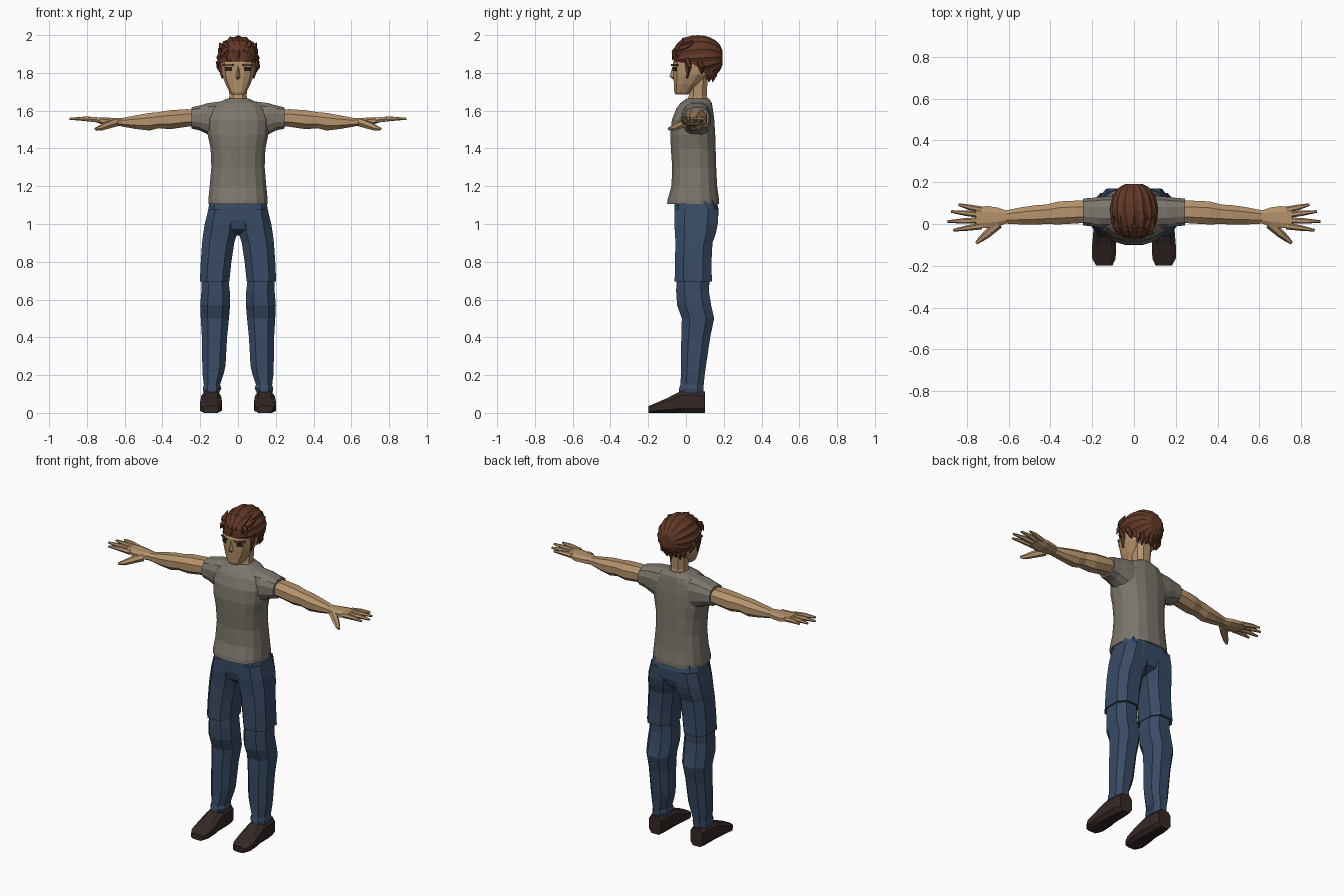
import bpy
import bmesh
from math import sin, cos, pi, radians
from mathutils import Vector

cube = bpy.data.objects.get("Cube")
if cube:
    bpy.data.objects.remove(cube)


def material(name, r, g, b):
    m = bpy.data.materials.new(name)
    m.use_nodes = True
    m.diffuse_color = (r, g, b, 1)
    m.node_tree.nodes["Principled BSDF"].inputs["Base Color"].default_value = (r, g, b, 1)
    return m


SKIN = material("skin", .46, .29, .15)
SHIRT = material("grey_shirt", .2, .18, .15)
DENIM = material("blue_denim", .04, .07, .13)
HAIR = material("brown_hair", .12, .04, .02)
LEATHER = material("dark_leather", .035, .021, .02)
EYE = material("dark_eye", .02, .015, .013)


def finish(name, bm, mat, mirror=False):
    bmesh.ops.recalc_face_normals(bm, faces=bm.faces)
    mesh = bpy.data.meshes.new(name)
    bm.to_mesh(mesh)
    bm.free()
    mesh.materials.append(mat)
    obj = bpy.data.objects.new(name, mesh)
    bpy.context.scene.collection.objects.link(obj)
    if mirror:
        obj.modifiers.new("mirror", "MIRROR").use_mirror_merge = False
    return obj


def skin_rings(bm, rings):
    """Bridge successive rings of points and cap both ends."""
    loops = [[bm.verts.new(p) for p in ring] for ring in rings]
    n = len(loops[0])
    for a, b in zip(loops, loops[1:]):
        for i in range(n):
            j = (i + 1) % n
            bm.faces.new((a[i], a[j], b[j], b[i]))
    bm.faces.new(loops[0])
    bm.faces.new(loops[-1])


def loft(name, mat, axis, rings, power=2.5, sides=12, mirror=False):
    """Rings are (position, low u, high u, low v, high v) along an axis."""
    angles = [2 * pi * (i + .5) / sides for i in range(sides)]

    def bend(c):
        return (abs(c) ** (2 / power)) * (1 if c > 0 else -1)

    top = bend(cos(angles[0]))
    place = {"x": lambda t, u, v: (t, u, v),
             "y": lambda t, u, v: (u, t, v),
             "z": lambda t, u, v: (u, v, t)}[axis]
    points = []
    for t, ua, ub, va, vb in rings:
        points.append([place(t,
                             (ua + ub) / 2 + (ub - ua) / 2 * bend(cos(a)) / top,
                             (va + vb) / 2 + (vb - va) / 2 * bend(sin(a)) / top)
                       for a in angles])
    bm = bmesh.new()
    skin_rings(bm, points)
    return finish(name, bm, mat, mirror)


def body(name, mat, rings, **kw):
    """Upright symmetric loft: (height, half width, front, back)."""
    return loft(name, mat, "z", [(z, -w, w, f, b) for z, w, f, b in rings], **kw)


def tube(bm, path, radii, sides=6):
    path = [Vector(p) for p in path]
    rings = []
    for i, p in enumerate(path):
        d = path[min(i + 1, len(path) - 1)] - path[max(i - 1, 0)]
        q = d.to_track_quat("Z", "Y")
        rings.append([p + q @ Vector((cos(2 * pi * k / sides), sin(2 * pi * k / sides), 0)) * radii[i]
                      for k in range(sides)])
    skin_rings(bm, rings)


# Shirt
body("shirt_torso", SHIRT, [
    (1.105, .157, -.1, .175), (1.13, .157, -.097, .175), (1.2, .15, -.077, .165),
    (1.3, .141, -.073, .16), (1.4, .145, -.08, .157), (1.47, .16, -.083, .155),
    (1.55, .165, -.075, .15), (1.61, .145, -.052, .142), (1.64, .11, -.03, .137),
    (1.665, .055, .005, .12)], sides=16)
loft("shirt_sleeves", SHIRT, "x", [
    (.08, -.02, .135, 1.44, 1.65), (.16, -.02, .13, 1.475, 1.64),
    (.2, -.012, .125, 1.495, 1.628), (.245, -.006, .122, 1.505, 1.618)], mirror=True)

# Arms and hands
loft("arms", SKIN, "x", [
    (.2, .01, .11, 1.52, 1.6), (.27, .003, .112, 1.515, 1.608),
    (.36, -.002, .108, 1.502, 1.602), (.42, 0, .093, 1.507, 1.592),
    (.47, -.003, .09, 1.495, 1.588), (.54, -.002, .08, 1.503, 1.575),
    (.62, .002, .064, 1.517, 1.56)], sides=8, power=2.2, mirror=True)
loft("palms", SKIN, "x", [
    (.61, .003, .064, 1.518, 1.561), (.65, -.012, .078, 1.518, 1.562),
    (.7, -.02, .086, 1.522, 1.563), (.755, -.02, .08, 1.54, 1.565)],
    sides=8, mirror=True)
bm = bmesh.new()
for start, tip, length in ((-.01, -.03, .865), (.017, .012, .893), (.044, .06, .875), (.068, .093, .84)):
    tube(bm, [(.73, start, 1.55), ((.74 + length) / 2, (start + tip) / 2, 1.557), (length, tip, 1.557)],
         (.016, .013, .006))
tube(bm, [(.65, .0, 1.537), (.7, -.045, 1.52), (.73, -.07, 1.507), (.755, -.092, 1.503)],
     (.024, .02, .015, .007))
finish("fingers", bm, SKIN, mirror=True)

# Jeans
body("jeans_hips", DENIM, [
    (1.13, .148, -.058, .16), (1.08, .157, -.062, .172), (1.02, .17, -.062, .17),
    (.97, .12, -.05, .15), (.94, .04, -.01, .1)], power=3)
loft("jeans_thighs", DENIM, "z", [
    (1.08, .0, .156, -.06, .17), (1.0, .0, .176, -.062, .168),
    (.95, .004, .184, -.058, .158), (.9, .02, .19, -.056, .14),
    (.8, .035, .197, -.058, .135), (.695, .046, .202, -.06, .137)],
    power=2.8, sides=8, mirror=True)
loft("jeans_shins", DENIM, "z", [
    (.74, .055, .192, -.05, .125), (.64, .043, .194, -.052, .122),
    (.57, .042, .2, -.047, .133), (.5, .048, .197, -.022, .149),
    (.4, .058, .191, -.025, .128), (.25, .066, .189, -.026, .106),
    (.21, .075, .188, -.026, .1), (.15, .095, .181, -.03, .094),
    (.13, .088, .186, -.036, .092), (.105, .1, .183, -.036, .092)],
    power=2.6, sides=8, mirror=True)

# Shoes
loft("shoes", LEATHER, "y", [
    (.1, .1, .182, 0, .112), (.06, .092, .192, 0, .118), (-.03, .09, .194, 0, .115),
    (-.1, .085, .2, 0, .078), (-.165, .088, .2, 0, .05), (-.198, .103, .182, 0, .036)],
    power=3.4, sides=8, mirror=True)

# Neck and head
body("neck", SKIN, [(1.62, .056, .0, .125), (1.68, .046, .015, .11), (1.78, .05, .02, .115)], sides=8)
body("head", SKIN, [
    (1.685, .032, -.056, .01), (1.7, .045, -.062, .03), (1.74, .066, -.064, .07),
    (1.79, .084, -.067, .12), (1.85, .09, -.07, .145), (1.93, .08, -.035, .135),
    (1.97, .045, .01, .1)], power=2.6)

# Nose and mouth
bm = bmesh.new()
skin_rings(bm, [
    [(-.009, -.06, 1.835), (.009, -.06, 1.835), (0, -.071, 1.835)],
    [(-.016, -.06, 1.775), (.016, -.06, 1.775), (0, -.087, 1.78)],
    [(-.01, -.06, 1.765), (.01, -.06, 1.765), (0, -.068, 1.765)]])
finish("nose", bm, SKIN)


def plate(name, mat, location, size, turn=0, mirror=False):
    bm = bmesh.new()
    bmesh.ops.create_cube(bm, size=1)
    bmesh.ops.scale(bm, vec=size, verts=bm.verts)
    for v in bm.verts:
        x, y = v.co.x, v.co.y
        v.co.x = x * cos(turn) - y * sin(turn)
        v.co.y = x * sin(turn) + y * cos(turn)
    bmesh.ops.translate(bm, vec=location, verts=bm.verts)
    finish(name, bm, mat, mirror)


plate("eyes", EYE, (.051, -.058, 1.821), (.036, .008, .022), radians(30), True)
plate("eyebrows", HAIR, (.053, -.059, 1.842), (.062, .009, .009), radians(30), True)

# Hair cap: ridged strands sweep from front to back over a jagged hairline
STRANDS, STEPS = 32, 12
rings = []
for s in range(1, STEPS):
    t = pi * s / STEPS
    y = .063 - .134 * cos(t)
    girth = sin(t) ** .8
    line = 1.86 if y < .03 else 1.86 - .75 * (y - .03)
    ring = []
    for k in range(STRANDS):
        a = 2 * pi * k / STRANDS + .25 * sin(t / 2)
        ridge = 1.0 if k % 2 else .93
        z = 1.88 + .12 * girth * ridge * sin(a)
        ring.append((.115 * girth * ridge * cos(a), y, max(z, line - .008 * (k % 2))))
    rings.append(ring)
bm = bmesh.new()
skin_rings(bm, rings)
finish("hair_cap", bm, HAIR)

# Loose locks: fringe, crown, nape and sideburns
bm = bmesh.new()
for i in range(-3, 4):
    x = i * .026
    drop = .012 * (i % 2)
    tube(bm, [(x * .8, -.03, 1.95 - abs(x) * .3), (x, -.062 + abs(x) * .3, 1.91),
              (x * 1.15, -.073 + abs(x) * .35, 1.868 + drop)], (.012, .016, .002), 5)
    tube(bm, [(x, -.035, 1.93), (x * 1.1, -.01, 1.972 - abs(x) * .45),
              (x * 1.25, .04, 1.997 - abs(x) * .5)], (.012, .017, .003), 5)
    tube(bm, [(x * .9, .15 - abs(x) * .3, 1.82), (x * .9, .15 - abs(x) * .35, 1.79),
              (x * .85, .14 - abs(x) * .4, 1.752 + drop)], (.018, .017, .003), 5)
for side in (-1, 1):
    tube(bm, [(side * .092, .01, 1.88), (side * .09, .012, 1.83), (side * .083, .005, 1.77)],
         (.02, .017, .004), 5)
    tube(bm, [(side * .1, .07, 1.86), (side * .1, .08, 1.83), (side * .088, .085, 1.795)],
         (.018, .016, .004), 5)
finish("hair_locks", bm, HAIR)
